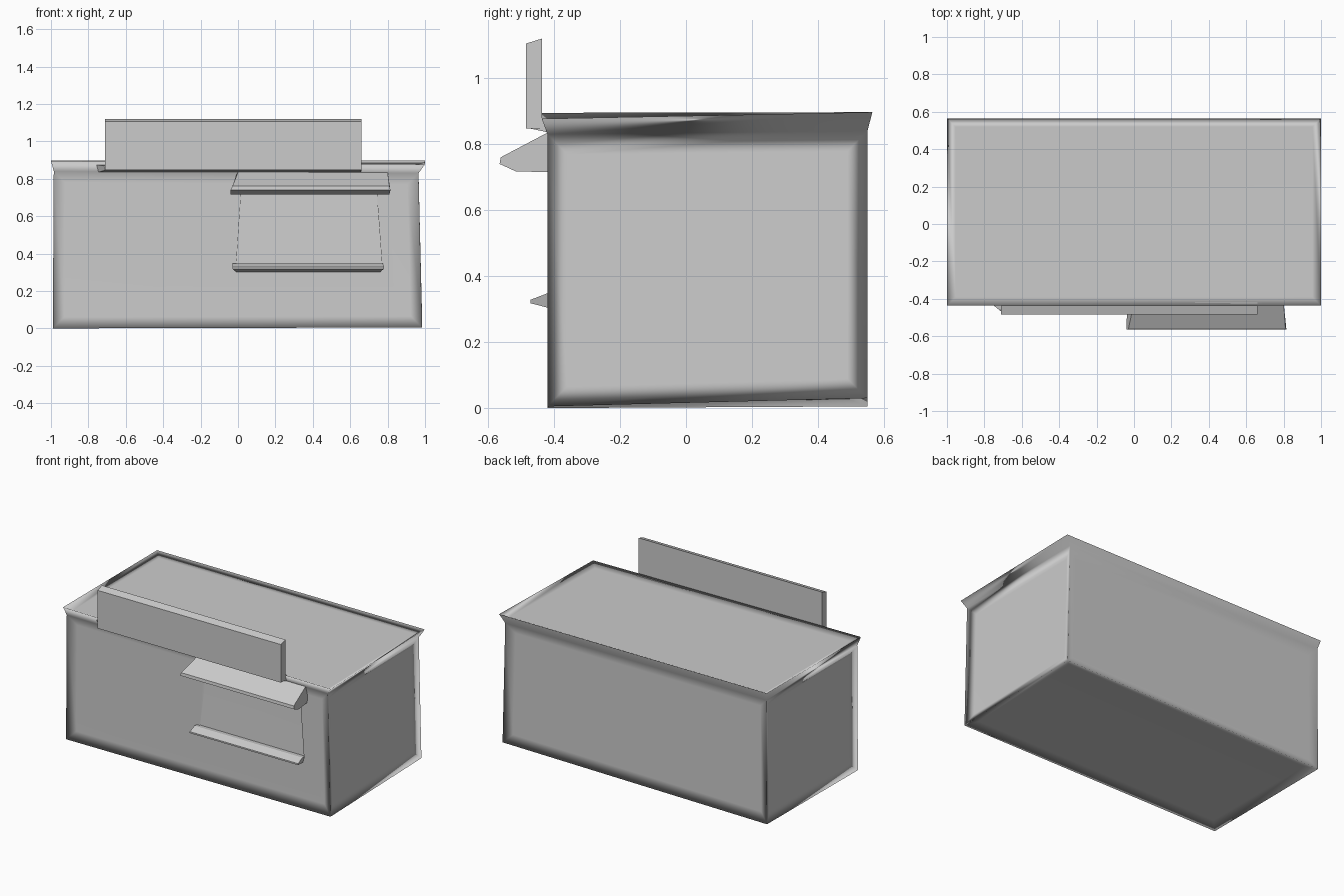
import bpy, bmesh

if "Cube" in bpy.data.objects:
    bpy.data.objects.remove(bpy.data.objects["Cube"])


def finish(bm, name):
    bmesh.ops.recalc_face_normals(bm, faces=bm.faces)
    mesh = bpy.data.meshes.new(name)
    bm.to_mesh(mesh)
    bm.free()
    ob = bpy.data.objects.new(name, mesh)
    bpy.context.collection.objects.link(ob)
    return ob


def loft(rings):
    """Join equal-length point rings and cap both ends."""
    bm = bmesh.new()
    vs = [[bm.verts.new(p) for p in r] for r in rings]
    n = len(vs[0])
    for a, b in zip(vs, vs[1:]):
        for i in range(n):
            j = (i + 1) % n
            bm.faces.new((a[i], a[j], b[j], b[i]))
    bm.faces.new(vs[0][::-1])
    bm.faces.new(vs[-1])
    return bm


def rect(x0, x1, y0, y1, zs):
    return [(x0, y0, zs[0]), (x1, y0, zs[1]), (x1, y1, zs[2]), (x0, y1, zs[3])]


def side_profile(pts):
    """Sweep across x; each point is (x left, x right, y, z)."""
    return loft([[(p[0], p[2], p[3]) for p in pts],
                 [(p[1], p[2], p[3]) for p in pts]])


# Building with flared roof rim, slightly skewed corners and sunken panels
bm = loft([
    rect(-0.99, 0.985, -0.42, 0.55, (0.0, 0.005, 0.03, 0.005)),
    rect(-0.985, 0.965, -0.42, 0.55, (0.84, 0.83, 0.84, 0.84)),
    rect(-1.0, 1.0, -0.437, 0.565, (0.895, 0.877, 0.897, 0.897)),
])
bmesh.ops.recalc_face_normals(bm, faces=bm.faces)
large = [f for f in bm.faces if f.calc_area() > 0.5]
rim = [f for f in bm.faces if f not in large]
for f in large:
    f.smooth = True
roof = [f for f in large if f.normal.z > 0.9]
walls = [f for f in large if f not in roof]
for faces, width in ((roof, 0.065), (walls, 0.085)):
    out = bmesh.ops.inset_individual(bm, faces=faces, thickness=width, depth=-0.024)
    for f in out["faces"]:
        f.smooth = True
# Keep the roof rim crisp
for f in rim:
    f.smooth = False
building = finish(bm, "building")

# Serving window: tall backing pane leaning in under the awning
cutter = finish(side_profile([
    (-0.02, 0.78, -0.50, 0.33), (-0.01, 0.77, -0.39, 0.33),
    (0.02, 0.74, -0.365, 0.715), (0.0, 0.77, -0.50, 0.715),
]), "window_cutter")
cutter.hide_render = True
cutter.hide_viewport = True
cut = building.modifiers.new("window", 'BOOLEAN')
cut.operation = 'DIFFERENCE'
cut.solver = 'EXACT'
cut.object = cutter
normals = building.modifiers.new("normals", 'WEIGHTED_NORMAL')
normals.weight = 70

# Sloped awning with a turned-under lip
finish(side_profile([
    (0.0, 0.80, -0.36, 0.845), (0.0, 0.80, -0.42, 0.835),
    (-0.03, 0.81, -0.562, 0.76), (-0.04, 0.815, -0.565, 0.74),
    (-0.04, 0.81, -0.515, 0.717), (-0.02, 0.79, -0.36, 0.715),
]), "awning")

# Counter shelf below the window
finish(side_profile([
    (-0.03, 0.775, -0.38, 0.345), (-0.03, 0.775, -0.42, 0.348),
    (-0.03, 0.78, -0.472, 0.328), (-0.03, 0.78, -0.472, 0.318),
    (-0.01, 0.76, -0.41, 0.302), (-0.01, 0.76, -0.38, 0.302),
]), "counter_shelf")

# Blank sign board standing on the roof edge
finish(side_profile([
    (-0.71, 0.66, -0.485, 0.848), (-0.71, 0.66, -0.485, 1.105),
    (-0.71, 0.66, -0.437, 1.12), (-0.71, 0.66, -0.437, 0.845),
]), "sign_board")

# Wedge bracket tying the sign to the roof rim
finish(side_profile([
    (-0.70, 0.65, -0.475, 0.848), (-0.72, 0.655, -0.46, 0.87),
    (-0.77, 0.66, -0.42, 0.875), (-0.75, 0.66, -0.415, 0.835),
]), "sign_bracket")
